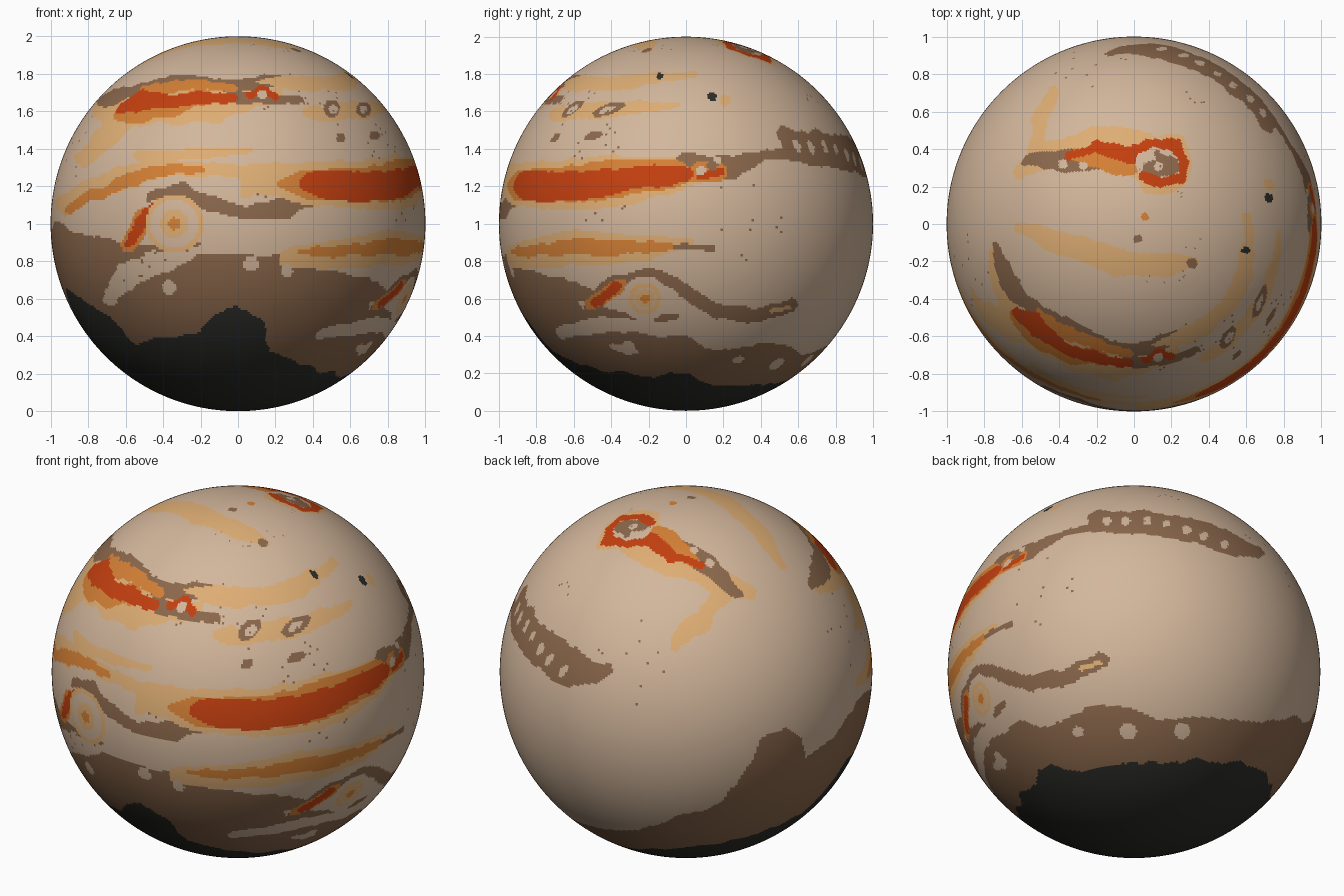
import bpy, math, random
from mathutils import Vector, noise

# ---- colours ----
COLOURS = {
    "sand": (0.65, 0.47, 0.33), "brown": (0.26, 0.138, 0.072), "black": (0.026, 0.027, 0.022),
    "pale_orange": (0.73, 0.42, 0.175), "orange": (0.66, 0.216, 0.036), "red": (0.55, 0.05, 0.005),
}
SAND, BROWN, BLACK, PALE, ORANGE, RED = range(6)

# ---- globe: a fine smooth sphere ----
bpy.ops.mesh.primitive_uv_sphere_add(segments=440, ring_count=250, radius=1, location=(0, 0, 1))
globe = bpy.context.object
globe.name = "planet_globe"
mesh = globe.data
for name, c in COLOURS.items():
    m = bpy.data.materials.new(name)
    m.diffuse_color = (*c, 1)
    mesh.materials.append(m)
for p in mesh.polygons:
    p.use_smooth = True

# face directions, plus a wobbled copy that gives painted edges a ragged outline
centres = [p.center.normalized() for p in mesh.polygons]
wobbled = [c + noise.noise_vector(c * 6) * 0.022 + noise.noise_vector(c * 17) * 0.012 for c in centres]
colour = [SAND] * len(centres)


def profile(points, lon):
    """Latitude of a boundary line at a longitude (0 = front, 90 = right)."""
    for (a, la), (b, lb) in zip(points, points[1:]):
        if a <= lon <= b:
            return la + (lb - la) * (lon - a) / (b - a)
    return points[-1][1]


# ---- southern brown zone and black polar cap ----
ZONE = [(-180, -40), (-165, -35), (-134, -20), (-126, -8), (-120, 2), (-112, 4), (-106, -2), (-104, -9),
        (-92, -6), (-85, -2), (-72, 1), (-60, -2), (-48, -4), (-40, -9), (-12, -10), (0, -9), (14, -10),
        (25, -14), (48, -22), (60, -36), (90, -37), (98, -42), (131, -40), (150, -44), (180, -40)]
CAP = [(-180, -55), (-160, -49), (-114, -40), (-94, -38), (-78, -20), (-65, -24), (-52, -30), (-46, -40),
       (-14, -35), (-8, -28), (0, -26), (9, -31), (13, -43), (30, -49), (73, -55), (92, -53), (105, -60),
       (139, -60), (180, -55)]
for i, w in enumerate(wobbled):
    lat = math.degrees(math.asin(max(-1, min(1, w.z))))
    if lat < 8:
        lon = math.degrees(math.atan2(w.x, -w.y))
        if lat < profile(CAP, lon):
            colour[i] = BLACK
        elif lat < profile(ZONE, lon):
            colour[i] = BROWN


# ---- brush: tapered strokes projected on to the globe from a direction ----
def make_view(azimuth, elevation, offset=0):
    a, e = math.radians(azimuth), math.radians(elevation)
    hx, hy = math.sin(a), -math.cos(a)
    right = Vector((math.cos(a), math.sin(a), 0))
    up = Vector((-math.sin(e) * hx, -math.sin(e) * hy, math.cos(e)))
    ahead = Vector((math.cos(e) * hx, math.cos(e) * hy, math.sin(e)))
    seen = [i for i, c in enumerate(centres) if c.dot(ahead) > 0.02]
    soft = [(i, wobbled[i].dot(right), wobbled[i].dot(up) + offset) for i in seen]
    crisp = [(i, centres[i].dot(right), centres[i].dot(up) + offset) for i in seen]
    return soft, crisp


FRONT, RIGHT, TOP = make_view(0, 0, 1), make_view(90, 0, 1), make_view(0, 90)
BACK = make_view(139, -30)


def paint(view, col, *pts):
    """Paint a stroke through (u, v, radius) points; one point paints a round dot."""
    faces = view[1] if len(pts) == 1 else view[0]
    u0, u1 = min(p[0] - p[2] for p in pts), max(p[0] + p[2] for p in pts)
    v0, v1 = min(p[1] - p[2] for p in pts), max(p[1] + p[2] for p in pts)
    segs = list(zip(pts, pts[1:])) or [(pts[0], pts[0])]
    for i, u, v in faces:
        if u0 < u < u1 and v0 < v < v1:
            for (au, av, ar), (bu, bv, br) in segs:
                du, dv = bu - au, bv - av
                t = ((u - au) * du + (v - av) * dv) / (du * du + dv * dv + 1e-9)
                t = max(0, min(1, t))
                if math.hypot(u - au - du * t, v - av - dv * t) < ar + (br - ar) * t:
                    colour[i] = col
                    break


def dots(view, col, *pts):
    for p in pts:
        paint(view, col, p)


# ---- northern storm on the front ----
paint(FRONT, PALE, (-.83, 1.35, .05), (-.72, 1.45, .06), (-.62, 1.55, .06))
paint(FRONT, PALE, (-.7, 1.6, .07), (-.45, 1.62, .09), (-.1, 1.65, .08), (.2, 1.68, .04))
paint(FRONT, PALE, (-.5, 1.56, .03), (-.1, 1.57, .03))
paint(FRONT, BROWN, (-.72, 1.65, .03), (-.6, 1.71, .03), (-.35, 1.755, .03), (0, 1.74, .035), (.15, 1.76, .03), (.33, 1.745, .02))
paint(FRONT, BROWN, (0, 1.67, .035), (.34, 1.66, .02))
paint(FRONT, ORANGE, (-.6, 1.6, .06), (-.35, 1.62, .05), (-.2, 1.67, .05))
paint(FRONT, ORANGE, (-.5, 1.72, .02), (-.2, 1.74, .025), (-.02, 1.73, .02))
paint(FRONT, RED, (-.63, 1.62, .03), (-.5, 1.67, .045), (-.25, 1.66, .035), (-.03, 1.675, .03))
paint(FRONT, RED, (.07, 1.68, .02), (.13, 1.72, .025), (.2, 1.68, .02))
paint(FRONT, SAND, (.13, 1.69, .025))

# ---- pale northern stripes on the right, with ringed spots ----
paint(RIGHT, PALE, (-.62, 1.74, .03), (-.3, 1.76, .035), (.04, 1.79, .02))
paint(RIGHT, PALE, (-.7, 1.58, .03), (-.45, 1.61, .045), (-.2, 1.62, .03), (-.05, 1.64, .015))
dots(FRONT, BROWN, (.5, 1.615, .045), (.67, 1.61, .04), (.55, 1.46, .025), (.73, 1.47, .027))
dots(FRONT, SAND, (.51, 1.61, .024), (.67, 1.61, .02))
dots(RIGHT, PALE, (.21, 1.66, .03))
dots(RIGHT, BLACK, (-.14, 1.79, .018), (.14, 1.68, .024))

# ---- equatorial arcs on the front ----
paint(FRONT, PALE, (-.52, 1.36, .035), (-.2, 1.37, .03), (.06, 1.38, .012))
paint(FRONT, PALE, (-.93, 1.1, .05), (-.7, 1.22, .07), (-.4, 1.29, .05), (0, 1.28, .03), (.2, 1.29, .02))
paint(FRONT, ORANGE, (-.9, 1.08, .025), (-.6, 1.23, .04), (-.35, 1.28, .03), (-.2, 1.28, .02))
paint(FRONT, BROWN, (-.48, 1.15, .02), (-.3, 1.18, .03), (-.12, 1.1, .04), (.05, 1.06, .035), (.25, 1.08, .05), (.35, 1.18, .09), (.5, 1.2, .1))
paint(FRONT, BROWN, (.1, 1.17, .03), (.22, 1.17, .03))

# ---- main red belt on the right, trailing to the back ----
paint(RIGHT, PALE, (-.88, 1.21, .12), (-.5, 1.22, .14), (-.1, 1.26, .1), (.15, 1.29, .06))
paint(RIGHT, BROWN, (0, 1.33, .05), (.25, 1.3, .06), (.4, 1.35, .03), (.56, 1.38, .035))
paint(RIGHT, ORANGE, (-.88, 1.2, .08), (-.5, 1.23, .1), (-.1, 1.27, .08), (.17, 1.28, .05))
paint(RIGHT, RED, (-.84, 1.2, .08), (-.5, 1.21, .07), (-.2, 1.26, .055), (0, 1.26, .045))
paint(RIGHT, RED, (.08, 1.25, .02), (.18, 1.28, .025))
dots(RIGHT, BROWN, (.02, 1.33, .03), (.14, 1.31, .03))
dots(RIGHT, SAND, (.08, 1.28, .025), (.17, 1.34, .02))
paint(BACK, BROWN, (-.18, .81, .06), (0, .81, .06), (.3, .76, .06), (.57, .67, .055), (.67, .63, .03))
dots(BACK, SAND, (-.13, .81, .022), (-.03, .81, .025), (.085, .81, .024), (.19, .795, .02),
     (.3, .76, .024), (.39, .725, .022), (.5, .68, .022))

# ---- southern orange belt on the right ----
paint(RIGHT, PALE, (-.88, .83, .08), (-.6, .87, .09), (-.2, .87, .06), (.02, .9, .02))
paint(RIGHT, ORANGE, (-.9, .85, .03), (-.6, .87, .04), (-.3, .88, .03), (-.08, .88, .02))
paint(RIGHT, BROWN, (-.05, .875, .015), (.15, .87, .015))

# ---- front oval storm ----
paint(FRONT, SAND, (-.69, .6, .035), (-.6, .72, .07), (-.42, .8, .055), (-.2, .87, .035))
paint(FRONT, BROWN, (-.75, .9, .04), (-.6, .86, .03), (-.4, .87, .018), (-.22, .89, .02))
paint(FRONT, ORANGE, (-.58, .9, .05), (-.52, 1.02, .05), (-.42, 1.11, .03))
paint(FRONT, RED, (-.58, .9, .025), (-.53, 1.0, .035), (-.46, 1.1, .025))
for col, r in ((PALE, .155), (SAND, .13), (PALE, .075), (ORANGE, .032)):
    dots(FRONT, col, (-.34, 1.0, r))
dots(FRONT, SAND, (-.37, .66, .038), (.07, .785, .04), (.26, .75, .034))

# ---- right oval storm ----
paint(RIGHT, BROWN, (-.85, .7, .05), (-.7, .66, .06), (-.5, .62, .04), (-.5, .53, .04), (-.2, .48, .02), (-.06, .5, .02))
paint(RIGHT, SAND, (-.66, .41, .035), (-.45, .46, .05), (-.2, .45, .03), (0, .43, .02))
paint(RIGHT, BROWN, (-.5, .6, .03), (-.38, .7, .04), (-.2, .74, .025), (0, .64, .04), (.2, .52, .04), (.4, .52, .045), (.58, .57, .03))
paint(RIGHT, ORANGE, (-.5, .58, .04), (-.36, .67, .04))
paint(RIGHT, RED, (-.48, .58, .025), (-.38, .66, .03))
for col, w in ((SAND, .12), (PALE, .085), (SAND, .06), (PALE, .05), (ORANGE, .025)):
    dots(RIGHT, col, (-.22, .6, w))
paint(BACK, PALE, (-.26, .02, .015), (-.16, .05, .015))
dots(BACK, SAND, (-.29, -.32, .03), (-.02, -.32, .045), (.27, -.32, .042))
dots(RIGHT, SAND, (-.31, .335, .038))
dots(FRONT, SAND, (.66, .33, .028))

# ---- north polar storm ----
paint(TOP, PALE, (-.62, .26, .035), (-.5, .35, .07), (-.2, .41, .1), (.05, .37, .13), (.14, .32, .17))
paint(TOP, PALE, (-.52, .4, .05), (-.5, .55, .04), (-.43, .71, .03))
paint(TOP, BROWN, (-.56, .33, .035), (-.35, .34, .06), (-.2, .33, .05))
paint(TOP, ORANGE, (-.3, .36, .04), (-.1, .34, .08), (.05, .32, .05))
paint(TOP, RED, (-.35, .35, .025), (-.2, .4, .03), (-.02, .37, .05))
dots(TOP, SAND, (.14, .33, .13), (-.38, .32, .025), (-.27, .31, .022))
paint(TOP, BROWN, (.08, .29, .05), (.18, .31, .06), (.12, .38, .025))
dots(TOP, SAND, (.13, .31, .025))
paint(TOP, RED, (0, .4, .025), (.1, .45, .02), (.22, .42, .025), (.27, .33, .025), (.25, .24, .025), (.15, .21, .025), (.03, .25, .02))

# ---- north polar stripe and spots ----
paint(TOP, PALE, (-.62, -.02, .03), (-.4, -.1, .06), (-.1, -.2, .075), (.15, -.22, .06), (.3, -.2, .03))
dots(TOP, BROWN, (.31, -.21, .028), (.02, -.08, .024))
dots(TOP, ORANGE, (.06, .04, .022))

# ---- scattered dark speckles, one face each ----
random.seed(4)
for cluster in range(16):
    at = random.choice(centres)
    near = [i for i, c in enumerate(centres) if at.dot(c) > 0.97 and abs(c.z) < 0.96 and colour[i] == SAND]
    for i in random.sample(near, min(10, len(near))):
        colour[i] = BROWN

mesh.polygons.foreach_set("material_index", colour)
mesh.update()
